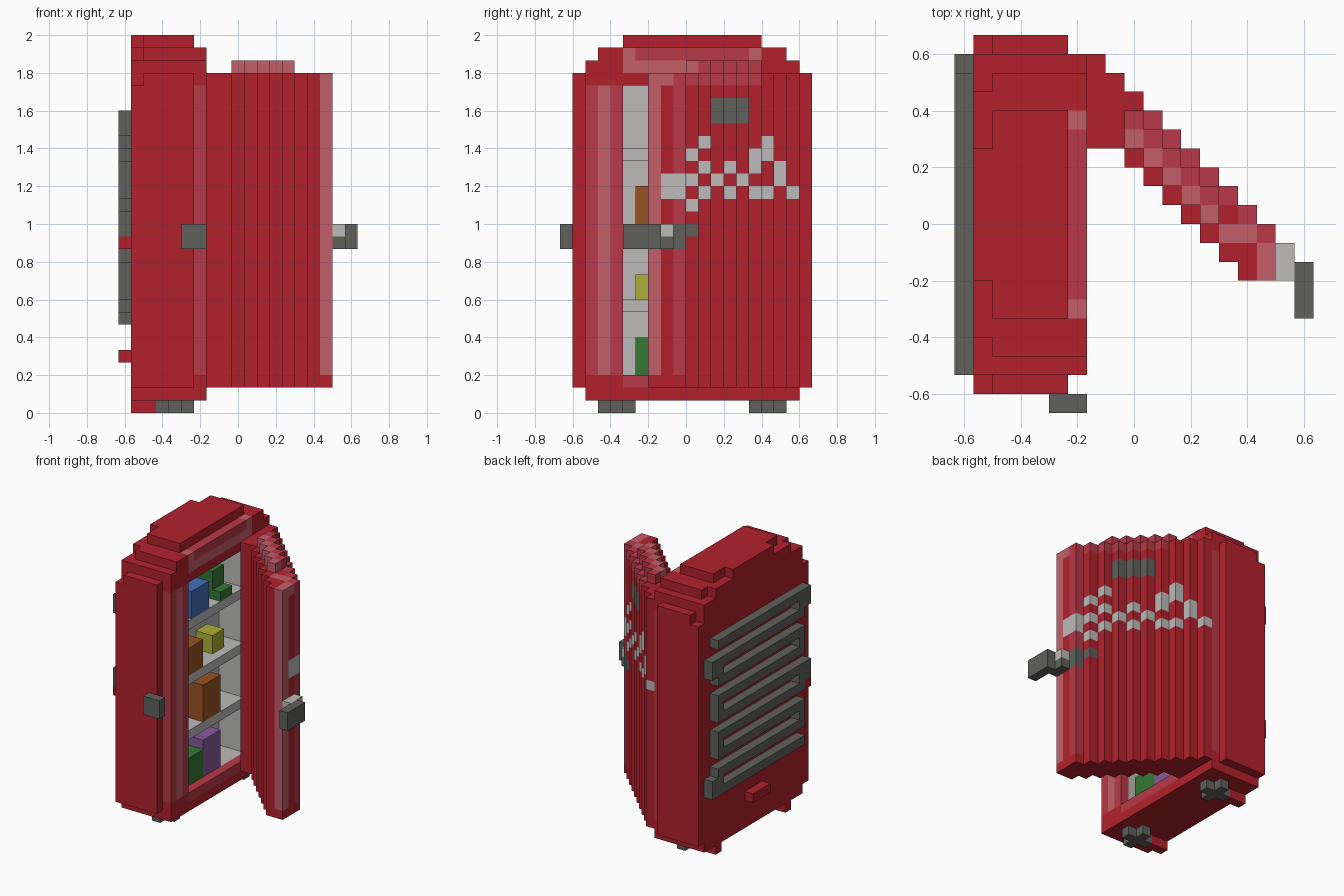
import bpy, bmesh
from mathutils import Vector

if "Cube" in bpy.data.objects:
    bpy.data.objects.remove(bpy.data.objects["Cube"], do_unlink=True)

U = 2 / 30                                   # side of one block
ORIGIN = Vector((-9.5, -10, 0))

COLOURS = {"red": (178, 33, 44), "highlight": (195, 95, 105), "soft_highlight": (184, 57, 72),
           "dark_grey": (96, 96, 92), "light_grey": (188, 187, 186), "brown": (152, 84, 35),
           "yellow": (173, 176, 55), "green": (52, 120, 52), "blue": (68, 110, 186),
           "purple": (136, 90, 156)}
NAMES = list(COLOURS)


def linear(c):
    c /= 255
    return c / 12.92 if c <= 0.04045 else ((c + 0.055) / 1.055) ** 2.4


MATS = {}
for name, rgb in COLOURS.items():
    m = bpy.data.materials.new(name)
    m.use_nodes = True
    col = [linear(c) for c in rgb] + [1]
    m.diffuse_color = col
    m.node_tree.nodes["Principled BSDF"].inputs["Base Color"].default_value = col
    MATS[name] = m

DIRS = [Vector(d) for d in ((1, 0, 0), (-1, 0, 0), (0, 1, 0), (0, -1, 0), (0, 0, 1), (0, 0, -1))]


def fill(grid, x, y, z, colour):
    """Fill inclusive block ranges; colour None carves them away."""
    for i in range(x[0], x[1] + 1):
        for j in range(y[0], y[1] + 1):
            for k in range(z[0], z[1] + 1):
                if colour:
                    grid[i, j, k] = colour
                else:
                    grid.pop((i, j, k), None)


def build(name, grid):
    """Make the outer skin of a block grid and merge its flat faces."""
    used = [n for n in NAMES if n in grid.values()]
    bm, verts = bmesh.new(), {}

    def vert(p):
        key = tuple(round(c) for c in p)
        if key not in verts:
            verts[key] = bm.verts.new((Vector(key) + ORIGIN) * U)
        return verts[key]

    for cell, colour in grid.items():
        centre = Vector(cell) + Vector((.5, .5, .5))
        for d in DIRS:
            if tuple(int(a + b) for a, b in zip(cell, d)) in grid:
                continue
            a = Vector((d.y, d.z, d.x)) / 2
            b = d.cross(a)
            f = bm.faces.new([vert(centre + d / 2 + a * s + b * t)
                              for s, t in ((1, 1), (-1, 1), (-1, -1), (1, -1))])
            f.material_index = used.index(colour)
    bmesh.ops.dissolve_limit(bm, angle_limit=0.01, verts=bm.verts, edges=bm.edges,
                             delimit={'MATERIAL'})
    me = bpy.data.meshes.new(name)
    bm.to_mesh(me)
    bm.free()
    for n in used:
        me.materials.append(MATS[n])
    ob = bpy.data.objects.new(name, me)
    bpy.context.collection.objects.link(ob)
    return ob


def box(name, x, y, z, colour):
    grid = {}
    fill(grid, x, y, z, colour)
    build(name, grid)


# Cabinet shell, with rounded stepped top and bevelled rear row
body = {}
fill(body, (1, 6), (2, 18), (1, 27), "red")
fill(body, (1, 5), (1, 19), (2, 25), "red")
fill(body, (2, 5), (1, 19), (26, 26), "red")
fill(body, (2, 6), (3, 17), (28, 28), "red")
fill(body, (1, 1), (4, 16), (28, 28), "red")
fill(body, (2, 5), (5, 15), (29, 29), "red")
fill(body, (1, 1), (7, 13), (29, 29), "red")
# Pale lining and hollow inside
fill(body, (2, 5), (4, 16), (2, 26), "light_grey")
fill(body, (3, 6), (5, 15), (3, 25), None)
# Glossy highlights round the opening
for j, colour in ((2, "soft_highlight"), (3, "highlight"), (4, "soft_highlight")):
    for jj in (j, 20 - j):
        fill(body, (6, 6), (jj, jj), (3, 25), colour)
fill(body, (6, 6), (5, 15), (2, 2), "soft_highlight")
fill(body, (6, 6), (5, 15), (27, 28), "highlight")
fill(body, (6, 6), (6, 14), (28, 28), "soft_highlight")
build("cabinet", body)

# Shelves and food
for n, k in enumerate((8, 14, 20)):
    box(f"shelf_{n + 1}", (3, 5), (5, 15), (k, k), "light_grey")
for name, x, y, z, colour in (
        ("green_food_low", (4, 5), (6, 8), (3, 5), "green"),
        ("purple_food", (4, 5), (9, 11), (3, 6), "purple"),
        ("yellow_food_low", (3, 3), (6, 7), (9, 10), "yellow"),
        ("brown_food_low", (3, 5), (9, 11), (9, 12), "brown"),
        ("brown_food_high", (4, 5), (6, 8), (15, 17), "brown"),
        ("yellow_food_high", (3, 4), (12, 13), (15, 16), "yellow"),
        ("blue_food", (4, 5), (7, 9), (21, 23), "blue"),
        ("green_food_high", (3, 4), (12, 13), (21, 23), "green"),
        ("green_food_small", (5, 5), (12, 13), (21, 21), "green")):
    box(name, x, y, z, colour)

# Open door: a diagonal staircase of columns
door = {}
fill(door, (7, 7), (14, 18), (2, 26), "red")
for i in range(8, 17):
    fill(door, (i, i), (max(22 - i, 7), 25 - i), (2, 26), "red")
    if 9 <= i <= 13:                          # raised top edge
        fill(door, (i, i), (23 - i, 23 - i), (27, 27), "highlight")
        fill(door, (i, i), (24 - i, 24 - i), (27, 27), "soft_highlight")
    if i >= 10:
        fill(door, (i, i), (25 - i, 25 - i), (26, 26), "soft_highlight")
fill(door, (14, 15), (9, 9), (26, 26), "highlight")
fill(door, (16, 16), (7, 8), (26, 26), "highlight")
fill(door, (16, 16), (7, 7), (3, 25), "highlight")
fill(door, (16, 16), (9, 9), (3, 25), "soft_highlight")


def paint(j, k, colour):
    """Colour the outermost door block of row j at height k."""
    door[min(25 - j, 16), j, k] = colour


# Pale decoration, keyed by height
for k, row in {21: (11, 16), 20: (10, 15, 16), 19: (11, 13, 15, 17),
               18: (8, 9, 10, 12, 14, 17), 17: (8, 9, 11, 13, 15, 16, 18), 16: (10,)}.items():
    for j in row:
        paint(j, k, "light_grey")
# Dark badge and handle mount
for j in (12, 13, 14):
    for k in (23, 24):
        paint(j, k, "dark_grey")
for j, k in ((9, 13), (9, 14), (10, 14)):
    paint(j, k, "dark_grey")
build("door", door)

# Door handle and the catch on the cabinet
handle = {}
fill(handle, (18, 18), (5, 7), (13, 14), "dark_grey")
fill(handle, (17, 17), (7, 8), (13, 13), "dark_grey")
fill(handle, (17, 17), (7, 8), (14, 14), "light_grey")
build("door_handle", handle)
box("catch", (5, 6), (0, 0), (13, 14), "dark_grey")

# Cooling coil on the rear
coil = {}
for k in range(7, 24, 2):
    fill(coil, (0, 0), (3, 17), (k, k), "dark_grey")
for k in (7, 11, 15, 19):
    fill(coil, (0, 0), (17, 17), (k, k + 2), "dark_grey")
    fill(coil, (0, 0), (3, 3), (k + 2, k + 4), "dark_grey")
for k in (14, 22):
    fill(coil, (0, 0), (2, 2), (k, k + 1), "dark_grey")
for k in (7, 20):
    fill(coil, (0, 0), (18, 18), (k, k + 1), "dark_grey")
fill(coil, (0, 0), (2, 2), (13, 13), "red")
build("cooling_coil", coil)
box("rear_plug", (0, 0), (9, 11), (4, 4), "red")

# Cross-shaped feet with red rear stubs
for side, j in (("right", 4), ("left", 16)):
    foot = {}
    fill(foot, (1, 2), (j, j), (0, 0), "red")
    fill(foot, (3, 5), (j, j), (0, 0), "dark_grey")
    fill(foot, (4, 4), (j - 1, j + 1), (0, 0), "dark_grey")
    build(f"{side}_foot", foot)
